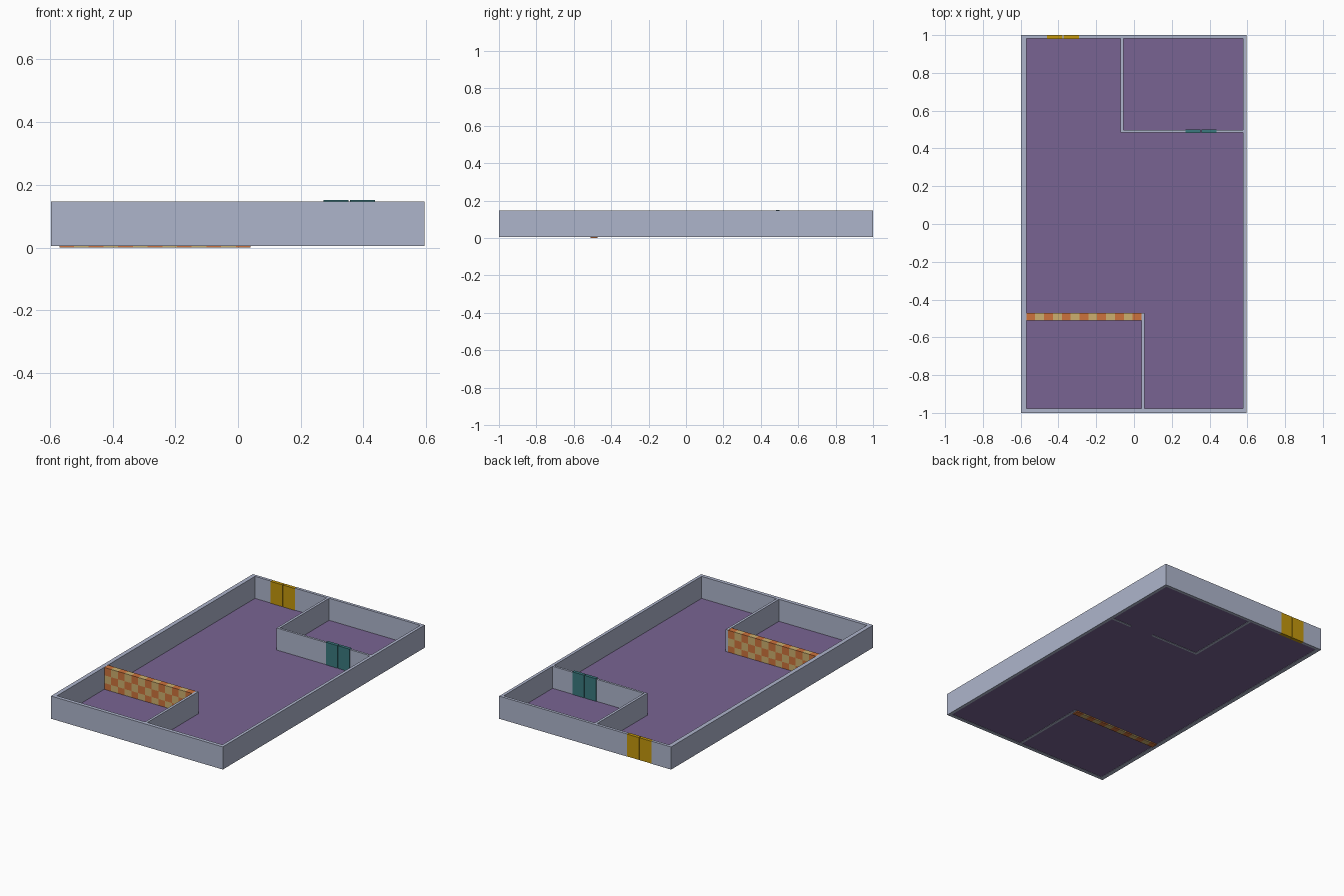
import bpy
import bmesh
from mathutils import Vector

cube = bpy.data.objects.get("Cube")
if cube:
    bpy.data.objects.remove(cube, do_unlink=True)


def material(name, rgb):
    m = bpy.data.materials.new(name)
    m.use_nodes = True
    m.diffuse_color = (*rgb, 1)
    m.node_tree.nodes["Principled BSDF"].inputs["Base Color"].default_value = (*rgb, 1)
    return m


wall_grey = material("wall blue grey", (0.42, 0.46, 0.60))
floor_purple = material("floor purple", (0.19, 0.127, 0.29))
door_gold = material("door gold", (0.55, 0.31, 0.004))
door_teal = material("door teal", (0.042, 0.19, 0.21))
tile_orange = material("tile orange", (0.61, 0.17, 0.045))
tile_tan = material("tile tan", (0.61, 0.43, 0.156))


def box(name, xs, ys, zs, *mats, cuts=(1, 1)):
    """Box from x, y and z ranges, with cuts giving cell counts along x and z."""
    bm = bmesh.new()
    bmesh.ops.create_cube(bm, size=1)
    for v in bm.verts:
        v.co = [r[0] + (c + 0.5) * (r[1] - r[0]) for c, r in zip(v.co, (xs, ys, zs))]
    for axis, (lo, hi), n in ((0, xs, cuts[0]), (2, zs, cuts[1])):
        for i in range(1, n):
            normal = Vector([float(a == axis) for a in range(3)])
            bmesh.ops.bisect_plane(bm, geom=bm.verts[:] + bm.edges[:] + bm.faces[:],
                                   plane_co=normal * (lo + (hi - lo) * i / n),
                                   plane_no=normal)
    # Alternate the colours from cell to cell
    if len(mats) > 1:
        for f in bm.faces:
            c = f.calc_center_median()
            col = min(int((c.x - xs[0]) / (xs[1] - xs[0]) * cuts[0]), cuts[0] - 1)
            row = min(int((c.z - zs[0]) / (zs[1] - zs[0]) * cuts[1]), cuts[1] - 1)
            f.material_index = (col + row) % 2
    mesh = bpy.data.meshes.new(name)
    bm.to_mesh(mesh)
    bm.free()
    for m in mats:
        mesh.materials.append(m)
    ob = bpy.data.objects.new(name, mesh)
    bpy.context.collection.objects.link(ob)
    return ob


def double_door(name, xs, ys, zs, mat):
    """Two leaves with a narrow gap between them."""
    mid = sum(xs) / 2
    box(name + "_left_leaf", (mid + 0.002, xs[1]), ys, zs, mat)
    box(name + "_right_leaf", (xs[0], mid - 0.002), ys, zs, mat)


LEFT, RIGHT = 0.576, -0.57      # inner faces of the side walls
FRONT, BACK = -0.977, 0.982     # inner faces of the end walls
OUT_L, OUT_R = 0.595, -0.597
Z = (0.005, 0.147)
entry = (-0.46, -0.292)
inner = (0.273, 0.437)

# Floor
box("floor", (RIGHT, LEFT), (FRONT, BACK), (0.007, 0.009), floor_purple)

# Outer walls
box("left_wall", (LEFT, OUT_L), (-1, 1), Z, wall_grey)
box("right_wall", (OUT_R, RIGHT), (-1, 1), Z, wall_grey)
box("front_wall", (RIGHT, LEFT), (-1, FRONT), Z, wall_grey)
box("back_wall_right", (RIGHT, entry[0]), (BACK, 1), Z, wall_grey)
box("back_wall_left", (entry[1], LEFT), (BACK, 1), Z, wall_grey)

# Back room partitions, open where the door stands
box("back_room_side", (-0.072, -0.056), (0.498, BACK), Z, wall_grey)
box("back_room_front_right", (-0.072, inner[0]), (0.484, 0.498), Z, wall_grey)
box("back_room_front_left", (inner[1], LEFT), (0.484, 0.498), Z, wall_grey)

# Front room partition and chequered wall
box("front_room_side", (0.04, 0.056), (FRONT, -0.472), Z, wall_grey)
box("chequered_wall", (RIGHT, 0.04), (-0.51, -0.472), (0, 0.146),
    tile_orange, tile_tan, cuts=(13, 3))

# Doors
double_door("entry_door", entry, (0.979, 1), (0.006, 0.146), door_gold)
double_door("room_door", inner, (0.481, 0.501), (0.009, 0.151), door_teal)
